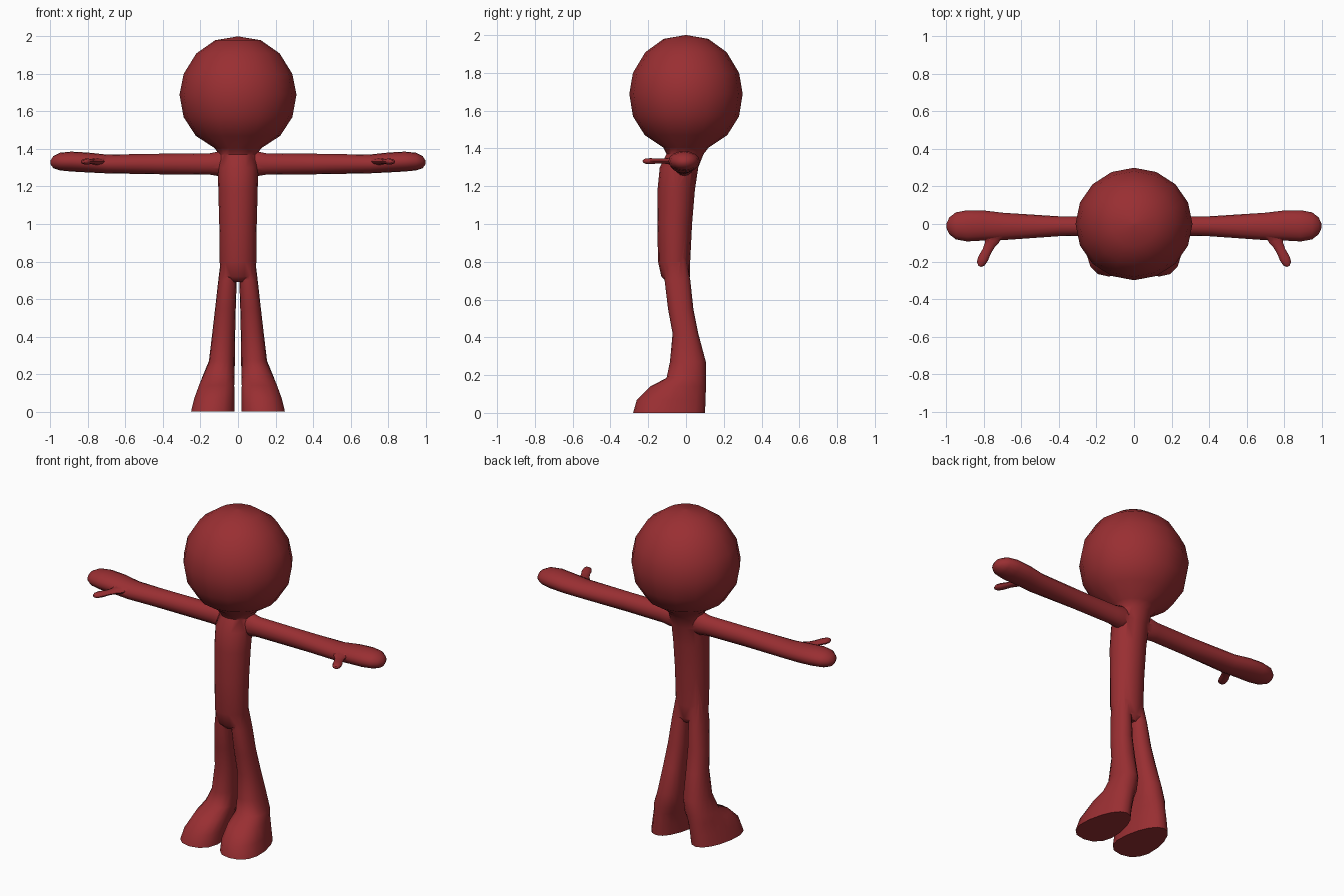
import bpy, bmesh
from math import sin, cos, pi, copysign
from mathutils import Vector

red = bpy.data.materials.new("red")
red.diffuse_color = (0.32, 0.028, 0.032, 1)


def loft(name, rings, n=16, power=1.0):
    """Skin a list of rings (centre, u axis, v axis, widening towards -v)."""
    bm = bmesh.new()
    loops = []
    for c, u, v, k in rings:
        loop = []
        for i in range(n):
            a = 2 * pi * i / n
            ca, sa = (copysign(abs(t) ** power, t) for t in (cos(a), sin(a)))
            loop.append(bm.verts.new(Vector(c) + Vector(u) * ca * (1 - k * sa) + Vector(v) * sa))
        loops.append(loop)
    for a, b in zip(loops, loops[1:]):
        for i in range(n):
            j = (i + 1) % n
            bm.faces.new((a[i], a[j], b[j], b[i]))
    bm.faces.new(loops[0])
    bm.faces.new(loops[-1])
    bmesh.ops.recalc_face_normals(bm, faces=bm.faces)
    mesh = bpy.data.meshes.new(name)
    bm.to_mesh(mesh)
    bm.free()
    mesh.materials.append(red)
    obj = bpy.data.objects.new(name, mesh)
    bpy.context.collection.objects.link(obj)
    return obj


# torso, neck and head: z, y centre, x radius, y radius
body = loft("figure", [((0, cy, z), (rx, 0, 0), (0, ry, 0), 0) for z, cy, rx, ry in [
    (0.69, -0.05, 0.05, 0.05), (0.72, -0.055, 0.092, 0.075), (0.80, -0.063, 0.098, 0.085),
    (1.00, -0.060, 0.100, 0.092), (1.18, -0.052, 0.105, 0.099), (1.30, -0.037, 0.107, 0.102),
    (1.37, -0.005, 0.100, 0.098), (1.405, 0, 0.125, 0.12), (1.47, 0, 0.225, 0.218),
    (1.57, 0, 0.290, 0.281), (1.69, 0, 0.312, 0.300), (1.80, 0, 0.290, 0.281),
    (1.91, 0, 0.222, 0.215), (1.98, 0, 0.122, 0.118), (2.0, 0, 0.004, 0.004)]])

# leg and foot: z, x centre, y centre, x radius, y radius, toe widening
LEG = [(0.82, 0.050, -0.055, 0.040, 0.055, 0), (0.70, 0.056, -0.045, 0.049, 0.068, 0),
       (0.55, 0.067, -0.028, 0.055, 0.067, 0), (0.42, 0.076, -0.003, 0.061, 0.068, 0),
       (0.27, 0.086, 0.010, 0.069, 0.095, 0), (0.185, 0.104, 0.001, 0.086, 0.104, 0.1),
       (0.14, 0.114, -0.042, 0.093, 0.147, 0.2), (0.07, 0.126, -0.078, 0.104, 0.182, 0.25),
       (0.0, 0.135, -0.09, 0.112, 0.19, 0.25)]

# arm and mitten hand: x, y centre, z centre, y radius, z radius
ARM = [(0.04, -0.01, 1.32, 0.05, 0.055), (0.10, -0.01, 1.321, 0.056, 0.066),
       (0.15, -0.01, 1.32, 0.051, 0.057), (0.40, -0.012, 1.32, 0.053, 0.055),
       (0.70, -0.013, 1.32, 0.073, 0.050), (0.80, -0.008, 1.328, 0.080, 0.053),
       (0.89, -0.010, 1.333, 0.083, 0.053), (0.95, -0.010, 1.333, 0.072, 0.047),
       (0.985, -0.010, 1.330, 0.045, 0.032), (1.0, -0.010, 1.328, 0.012, 0.010)]

# thumb: x, y, width radius, thickness radius
THUMB = [(0.755, -0.05, 0.055, 0.02), (0.76, -0.085, 0.042, 0.018), (0.768, -0.11, 0.029, 0.014),
         (0.785, -0.145, 0.025, 0.013), (0.805, -0.185, 0.028, 0.016),
         (0.817, -0.212, 0.023, 0.015), (0.823, -0.226, 0.008, 0.007)]

parts = []
for s, side in ((1, "left"), (-1, "right")):
    parts.append(loft(side + "_leg", [((s * cx, cy, z), (s * rx, 0, 0), (0, ry, 0), k)
                                      for z, cx, cy, rx, ry, k in LEG], power=0.9))
    parts.append(loft(side + "_arm", [((s * x, cy, cz), (0, ry, 0), (0, 0, rz), 0)
                                      for x, cy, cz, ry, rz in ARM]))
    parts.append(loft(side + "_thumb", [((s * x, y, 1.333), (s * w * 0.9, w * 0.42, 0), (0, 0, t), 0)
                                        for x, y, w, t in THUMB], n=10))

# fuse everything into one skin
bpy.context.view_layer.objects.active = body
body.select_set(True)
for part in parts:
    mod = body.modifiers.new("fuse", "BOOLEAN")
    mod.operation = "UNION"
    mod.solver = "EXACT"
    mod.object = part
    bpy.ops.object.modifier_apply(modifier=mod.name)
    bpy.data.objects.remove(part)
bpy.ops.object.shade_smooth_by_angle(angle=0.9)
